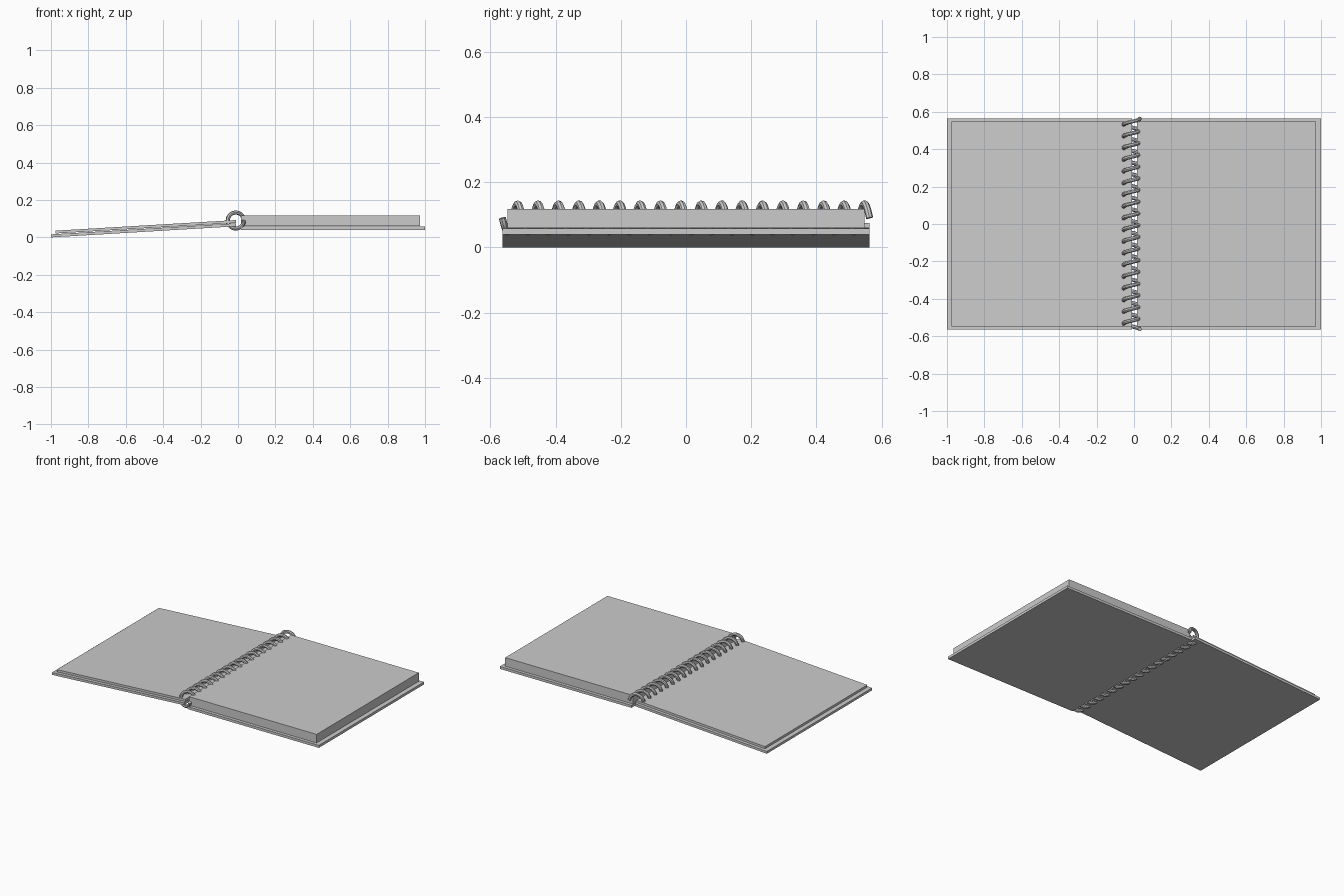
import bpy, bmesh, math

if "Cube" in bpy.data.objects:
    bpy.data.objects.remove(bpy.data.objects["Cube"])


def slab(name, outline, half_depth):
    """Extrude an x-z outline symmetrically along y."""
    bm = bmesh.new()
    face = bm.faces.new([bm.verts.new((x, -half_depth, z)) for x, z in outline])
    ext = bmesh.ops.extrude_face_region(bm, geom=[face])
    verts = [g for g in ext["geom"] if isinstance(g, bmesh.types.BMVert)]
    bmesh.ops.translate(bm, verts=verts, vec=(0, 2 * half_depth, 0))
    bmesh.ops.recalc_face_normals(bm, faces=bm.faces)
    mesh = bpy.data.meshes.new(name)
    bm.to_mesh(mesh)
    bm.free()
    obj = bpy.data.objects.new(name, mesh)
    bpy.context.collection.objects.link(obj)
    return obj


def sheet(name, x0, z0, x1, z1, thick, half_depth):
    """Thin, possibly tilted sheet; z0 and z1 are its underside heights."""
    return slab(name, [(x0, z0), (x1, z1), (x1, z1 + thick), (x0, z0 + thick)], half_depth)


# Right half: flat back cover and thick page block
sheet("back_cover", 0.015, 0.04, 1.0, 0.04, 0.017, 0.563)
sheet("page_block", 0.015, 0.06, 0.972, 0.06, 0.058, 0.547)

# Left half: tilted front cover with a thin stack of turned pages
sheet("front_cover", -1.0, 0.0, -0.012, 0.059, 0.016, 0.563)
sheet("turned_pages", -0.975, 0.021, -0.012, 0.0775, 0.015, 0.547)

# Spiral binding: 18 turns, starting and ending on the right
TURNS, STEPS, RADIUS, LENGTH = 18, 20, 0.043, 1.126
curve = bpy.data.curves.new("spiral_binding", "CURVE")
curve.dimensions = "3D"
curve.bevel_depth = 0.011
curve.bevel_resolution = 2
curve.use_fill_caps = True
count = TURNS * STEPS + 1
spline = curve.splines.new("POLY")
spline.points.add(count - 1)
for i, p in enumerate(spline.points):
    a = -2 * math.pi * i / STEPS
    p.co = (-0.012 + RADIUS * math.cos(a),
            LENGTH * (i / (count - 1) - 0.5),
            0.09 + RADIUS * math.sin(a), 1)
coil = bpy.data.objects.new("spiral_binding", curve)
bpy.context.collection.objects.link(coil)
bpy.context.view_layer.objects.active = coil
coil.select_set(True)
bpy.ops.object.convert(target="MESH")
bpy.ops.object.shade_smooth_by_angle(angle=math.radians(40))
